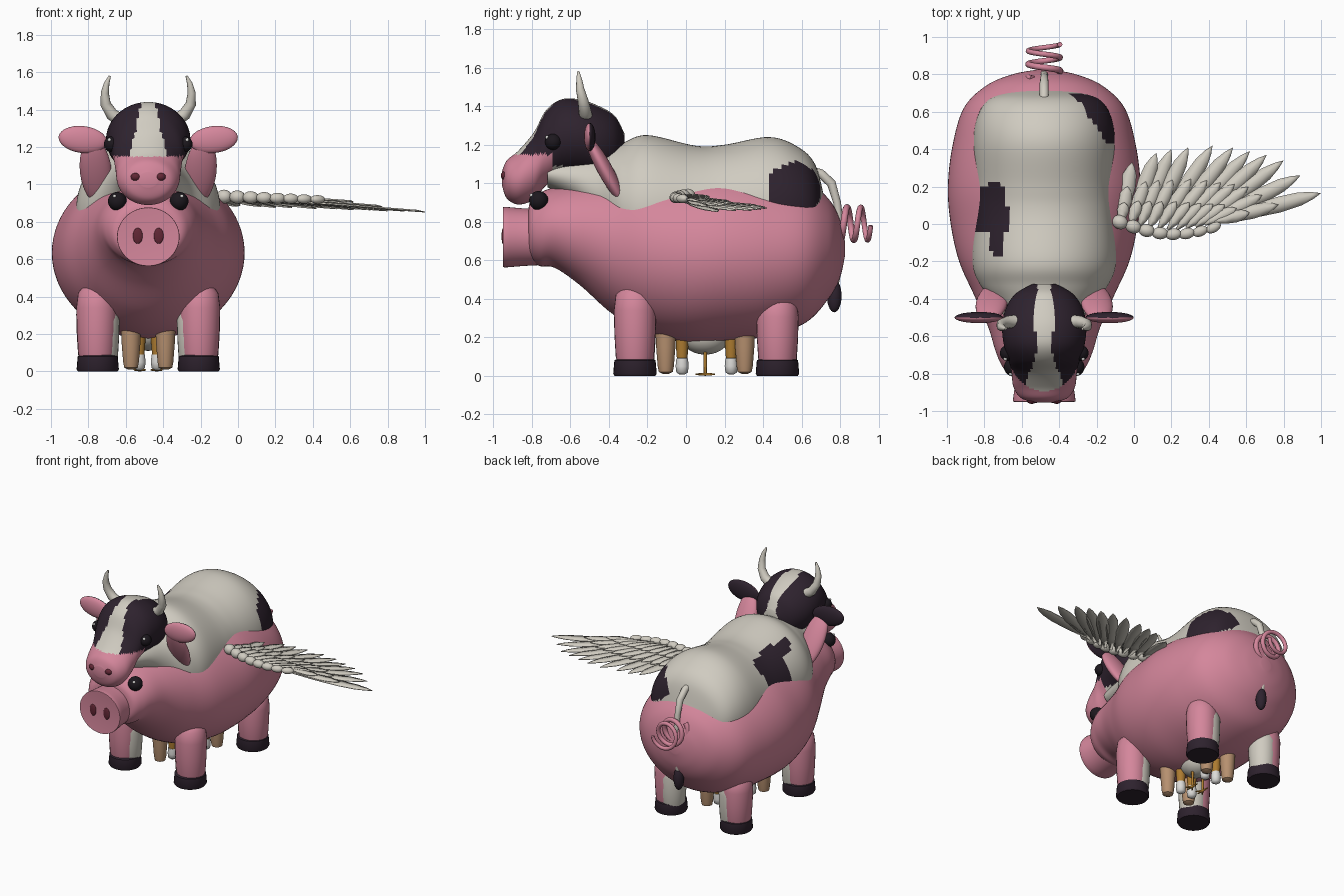
import bpy, bmesh, math
from mathutils import Vector, Matrix

if "Cube" in bpy.data.objects:
    bpy.data.objects.remove(bpy.data.objects["Cube"])

CX = -0.48  # symmetry plane of the animals


def material(name, r, g, b):
    m = bpy.data.materials.new(name)
    m.use_nodes = True
    m.diffuse_color = (r, g, b, 1)
    m.node_tree.nodes["Principled BSDF"].inputs["Base Color"].default_value = (r, g, b, 1)
    return m


PINK = material("pink skin", 0.66, 0.24, 0.33)
CREAM = material("cream hide", 0.63, 0.60, 0.53)
DARK = material("dark hide", 0.027, 0.016, 0.027)
NOSTRIL = material("nostril red", 0.12, 0.02, 0.035)
EYE = material("eye black", 0.012, 0.009, 0.013)
TAN = material("tan fur", 0.47, 0.28, 0.16)
GOLD = material("gold leg", 0.42, 0.2, 0.03)
PAW = material("white paw", 0.72, 0.71, 0.69)


def finish(name, bm, mats, rule=None, angle=50):
    """Turn a bmesh into a smooth-shaded object; rule picks a material per face."""
    bmesh.ops.recalc_face_normals(bm, faces=bm.faces)
    if rule:
        for f in bm.faces:
            f.material_index = rule(f.calc_center_median(), f.normal)
    me = bpy.data.meshes.new(name)
    bm.to_mesh(me)
    bm.free()
    for m in mats:
        me.materials.append(m)
    ob = bpy.data.objects.new(name, me)
    bpy.context.collection.objects.link(ob)
    bpy.ops.object.select_all(action="DESELECT")
    ob.select_set(True)
    bpy.context.view_layer.objects.active = ob
    bpy.ops.object.shade_smooth_by_angle(angle=math.radians(angle))
    return ob


def skin(bm, rings):
    """Bridge consecutive rings of points and close both ends."""
    vs = [[bm.verts.new(p) for p in ring] for ring in rings]
    n = len(vs[0])
    for a, b in zip(vs, vs[1:]):
        for i in range(n):
            bm.faces.new((a[i], a[(i + 1) % n], b[(i + 1) % n], b[i]))
    bm.faces.new(vs[0])
    bm.faces.new(vs[-1])


def loft(name, sections, mats, rule=None, sides=72, steps=8):
    """Elliptical sections (y, centre z, half width, half height), splined along y."""
    s = [Vector(q) for q in sections]
    s = [s[0]] + s + [s[-1]]
    rows = []
    for a, b, c, d in zip(s, s[1:], s[2:], s[3:]):
        for k in range(steps):
            t = k / steps
            rows.append(0.5 * (2 * b + (c - a) * t + (2 * a - 5 * b + 4 * c - d) * t * t
                               + (3 * b - a - 3 * c + d) * t ** 3))
    rows.append(s[-1])
    bm = bmesh.new()
    angles = [math.tau * i / sides for i in range(sides)]
    skin(bm, [[(CX + r[2] * math.cos(a), r[0], r[1] + r[3] * math.sin(a)) for a in angles]
              for r in rows])
    return finish(name, bm, mats, rule)


def lathe(name, x, y, profile, mat, sides=28):
    """Revolve (radius, z) around a vertical axis."""
    bm = bmesh.new()
    angles = [math.tau * i / sides for i in range(sides)]
    skin(bm, [[(x + r * math.cos(a), y + r * math.sin(a), z) for a in angles] for r, z in profile])
    return finish(name, bm, [mat])


def ball(name, centre, radii, mats, rule=None, tilt=(0, 0, 0), seg=28):
    bm = bmesh.new()
    rot = Matrix.Rotation(tilt[2], 4, "Z") @ Matrix.Rotation(tilt[1], 4, "Y") @ Matrix.Rotation(tilt[0], 4, "X")
    mat = Matrix.Translation(centre) @ rot @ Matrix.Diagonal((*radii, 1))
    bmesh.ops.create_uvsphere(bm, u_segments=seg, v_segments=seg // 2, radius=1, matrix=mat)
    return finish(name, bm, mats, rule)


def tube(name, points, radii, mat):
    cu = bpy.data.curves.new(name, "CURVE")
    cu.dimensions = "3D"
    cu.bevel_depth = 1
    cu.bevel_resolution = 4
    cu.use_fill_caps = True
    sp = cu.splines.new("POLY")
    sp.points.add(len(points) - 1)
    for p, co, r in zip(sp.points, points, radii):
        p.co = (*co, 1)
        p.radius = r
    cu.materials.append(mat)
    ob = bpy.data.objects.new(name, cu)
    bpy.context.collection.objects.link(ob)
    bpy.ops.object.select_all(action="DESELECT")
    ob.select_set(True)
    bpy.context.view_layer.objects.active = ob
    bpy.ops.object.convert(target="MESH")
    bpy.ops.object.shade_smooth_by_angle(angle=math.radians(50))


# Lower pink body and head
loft("pink_body", [(0.825, 0.66, 0.04, 0.04), (0.8, 0.66, 0.17, 0.15), (0.74, 0.66, 0.31, 0.26),
                   (0.62, 0.645, 0.43, 0.37), (0.42, 0.635, 0.49, 0.43), (0.2, 0.635, 0.515, 0.455),
                   (0, 0.63, 0.5, 0.455), (-0.2, 0.65, 0.455, 0.43), (-0.38, 0.68, 0.375, 0.36),
                   (-0.55, 0.74, 0.3, 0.27), (-0.68, 0.77, 0.26, 0.21), (-0.76, 0.76, 0.225, 0.19),
                   (-0.81, 0.75, 0.18, 0.15), (-0.82, 0.74, 0.1, 0.1)], [PINK])
loft("snout", [(-0.76, 0.72, 0.15, 0.145), (-0.85, 0.72, 0.155, 0.15), (-0.94, 0.72, 0.167, 0.157),
               (-0.95, 0.72, 0.16, 0.15)], [PINK], steps=3)


# Upper hide with two dark patches
def hide_rule(c, n):
    blobs = ((-0.81, 0.07, 0.09, 0.12), (-0.75, 0.13, 0.065, 0.09),
             (-0.735, -0.1, 0.04, 0.085), (-0.72, 0.03, 0.06, 0.08))
    left = any(((c.x - x) / a) ** 2 + ((c.y - y) / b) ** 2 < 1 for x, y, a, b in blobs)
    rump = c.x > -0.34 and ((c.y - 0.56) / 0.14) ** 2 + ((c.z - 0.96) / 0.15) ** 2 < 1
    return 1 if left or rump else 0


loft("upper_hide", [(0.715, 0.82, 0.16, 0.12), (0.67, 0.86, 0.29, 0.24), (0.58, 0.87, 0.355, 0.32),
                    (0.43, 0.86, 0.38, 0.38), (0.2, 0.86, 0.365, 0.34), (0.05, 0.86, 0.37, 0.335),
                    (-0.2, 0.86, 0.385, 0.39), (-0.33, 0.88, 0.34, 0.33), (-0.45, 0.95, 0.24, 0.22),
                    (-0.58, 1.02, 0.18, 0.12), (-0.72, 1.05, 0.14, 0.07)], [CREAM, DARK], hide_rule)


# Upper head: pink muzzle, dark sides, cream blaze
def head_rule(c, n):
    if c.y < -0.69 and c.z < 1.15:
        return 0
    blaze = 0.05 + 0.015 * math.sin(c.y * 22) + (max(0, 1.3 - c.z) * 0.3 if c.y < -0.6 else 0)
    return 1 if abs(c.x - CX) < blaze or c.z < 1.09 else 2


loft("upper_head", [(-0.32, 1.2, 0.06, 0.06), (-0.37, 1.21, 0.15, 0.14), (-0.45, 1.22, 0.205, 0.18),
                    (-0.55, 1.24, 0.225, 0.195), (-0.65, 1.235, 0.215, 0.2), (-0.73, 1.18, 0.19, 0.195),
                    (-0.79, 1.09, 0.175, 0.175), (-0.87, 1.03, 0.165, 0.14), (-0.93, 1.02, 0.125, 0.1),
                    (-0.955, 1.025, 0.05, 0.04)], [PINK, CREAM, DARK], head_rule)

LEG = [(0.09, 0.06), (0.1, 0.1), (0.107, 0.22), (0.11, 0.34), (0.1, 0.42), (0.06, 0.47), (0.01, 0.48)]
HOOF = [(0.106, 0), (0.113, 0.012), (0.107, 0.08), (0.09, 0.09)]

for side, s in (("right", -1), ("left", 1)):
    # Face details
    for part, dx, y, z, r in (("lower", 0.165, -0.765, 0.91, 0.05), ("upper", 0.195, -0.69, 1.215, 0.042)):
        ball(f"{side}_{part}_eye", (CX + s * dx, y, z), (r, r, r), [EYE])
        ball(f"{side}_{part}_eye_glint", (CX + s * (dx + 0.3 * r), y - 0.75 * r, z + 0.55 * r),
             (0.01, 0.01, 0.01), [PAW], seg=12)
    ball(f"{side}_snout_nostril", (CX + s * 0.056, -0.95, 0.725), (0.026, 0.008, 0.042), [NOSTRIL])
    ball(f"{side}_muzzle_nostril", (CX + s * 0.067, -0.94, 1.04), (0.027, 0.022, 0.022), [NOSTRIL])
    # Ears
    ball(f"{side}_upper_ear", (CX + s * 0.35, -0.5, 1.24), (0.13, 0.03, 0.072), [PINK, DARK],
         lambda c, n: 1 if n.y > -0.15 else 0, tilt=(0, -s * 0.12, 0))
    ball(f"{side}_lower_ear", (CX + s * 0.28, -0.42, 1.07), (0.085, 0.04, 0.2), [PINK],
         tilt=(0.5, s * 0.12, 0))
    # Horn
    path = [(0.1, -0.52, 1.33), (0.15, -0.52, 1.345), (0.195, -0.525, 1.375), (0.228, -0.535, 1.43),
            (0.232, -0.55, 1.49), (0.222, -0.555, 1.54), (0.205, -0.56, 1.58)]
    tube(f"{side}_horn", [(CX + s * a, b, c) for a, b, c in path],
         (0.036, 0.035, 0.033, 0.028, 0.022, 0.015, 0.006), CREAM)
    # Legs, with the cream legs showing on the inner side
    for end, y, drop in (("front", -0.265, 1), ("back", 0.475, 0.9)):
        lathe(f"{side}_{end}_leg", CX + s * 0.275, y, [(r, z * drop) for r, z in LEG], PINK)
        lathe(f"{side}_{end}_inner_leg", CX + s * 0.25, y + 0.012,
              [(r * 0.88, z * 0.8) for r, z in LEG], CREAM)
        lathe(f"{side}_{end}_hoof", CX + s * 0.27, y, HOOF, DARK)
    # Small legs below the belly
    for end, y, y2 in (("front", -0.105, -0.02), ("back", 0.305, 0.235)):
        lathe(f"{side}_{end}_tan_leg", CX + s * 0.092, y,
              [(0.015, 0.01), (0.036, 0.02), (0.042, 0.05), (0.05, 0.15), (0.056, 0.28)], TAN)
        lathe(f"{side}_{end}_small_leg", CX + s * 0.048, y2,
              [(0.026, 0.07), (0.032, 0.15), (0.036, 0.28)], GOLD)
        lathe(f"{side}_{end}_small_paw", CX + s * 0.048, y2,
              [(0.012, 0.006), (0.03, 0.018), (0.034, 0.05), (0.03, 0.09), (0.012, 0.1)], PAW)
    # Bird leg and toes
    foot = Vector((CX + s * 0.045, 0.1, 0.008))
    tube(f"{side}_bird_leg", [foot, foot + Vector((0, 0, 0.2))], (0.008, 0.01), GOLD)
    for k, a in enumerate((-2.2, -math.pi / 2, -0.94, math.pi / 2)):
        tube(f"{side}_bird_toe_{k}", [foot, foot + Vector((math.cos(a), math.sin(a), 0)) * 0.05],
             (0.008, 0.004), GOLD)

ball("bird_belly", (CX, 0.1, 0.21), (0.11, 0.13, 0.1), [CREAM])

# Tails
turns = [(k, math.tau * k * 2.6 / 80 + 2.4) for k in range(81)]
tube("curly_tail", [(CX + 0.0 + 0.085 * math.cos(a), 0.775 + 0.185 * k / 80, 0.79 + 0.085 * math.sin(a))
                    for k, a in turns], [0.019 - 0.006 * k / 80 for k, a in turns], PINK)
tube("hanging_tail", [(CX, 0.66, 1.06), (CX, 0.7, 1.05), (CX, 0.755, 1.0), (CX, 0.785, 0.9), (CX, 0.8, 0.78),
                      (CX, 0.8, 0.6), (CX, 0.77, 0.46)], [0.024] * 3 + [0.02] * 4, CREAM)
ball("tail_tuft", (CX, 0.77, 0.415), (0.036, 0.038, 0.085), [DARK])

# Single spread wing: three overlapping feather rows and a beaded leading edge
TIPS = [(-0.01, 0.33), (0.12, 0.38), (0.2, 0.4), (0.29, 0.41), (0.42, 0.42), (0.53, 0.41),
        (0.62, 0.39), (0.71, 0.37), (0.8, 0.34), (0.89, 0.26), (1.0, 0.165)]
OUTLINE = [(0, 0.2), (0.3, 0.75), (0.6, 1), (0.8, 0.85), (0.92, 0.45)]
wing = bmesh.new()


def feather(root, tip, width):
    d = tip - root
    across = Vector((-d.y, d.x, 0)).normalized() * width / 2
    edge = [(root + d * t, across * w) for t, w in OUTLINE]
    spine = [wing.verts.new(p + Vector((0, 0, 0.006))) for p, a in edge] + [wing.verts.new(tip)]
    for sgn in (-1, 1):
        rim = [wing.verts.new(p + a * sgn) for p, a in edge] + [spine[-1]]
        for i in range(len(edge)):
            quad = [spine[i], spine[i + 1], rim[i + 1], rim[i]]
            quad = quad[:3] + quad[3:] if rim[i + 1] is not spine[i + 1] else [spine[i], spine[i + 1], rim[i]]
            wing.faces.new(quad if sgn > 0 else quad[::-1])


for row, (reach, width, lift) in enumerate(((1, 0.085, 0), (0.6, 0.075, 0.012), (0.33, 0.065, 0.022))):
    for i, (x, y) in enumerate(TIPS):
        t = i / (len(TIPS) - 1)
        root = Vector((-0.07 + 0.5 * t, 0.01 - 0.04 * math.sin(math.pi * t), 0.92 - 0.02 * t + lift))
        tip = Vector((x, y, 0.885 - 0.03 * t + 0.002 * (i % 2)))
        end = root.lerp(tip, reach)
        end.z += 0.4 * lift
        feather(root, end, width)
w = finish("wing_feathers", wing, [CREAM], angle=40)
mod = w.modifiers.new("thickness", "SOLIDIFY")
mod.thickness = 0.005

for i in range(8):
    t = i / 7
    ball(f"wing_bead_{i}", (-0.075 + 0.5 * t, 0.01 - 0.065 * math.sin(math.pi * t * 0.85), 0.935 - 0.015 * t),
         (0.043, 0.038 - 0.012 * t, 0.037 - 0.014 * t), [CREAM], tilt=(0, 0, -0.4 + 0.9 * t), seg=20)
